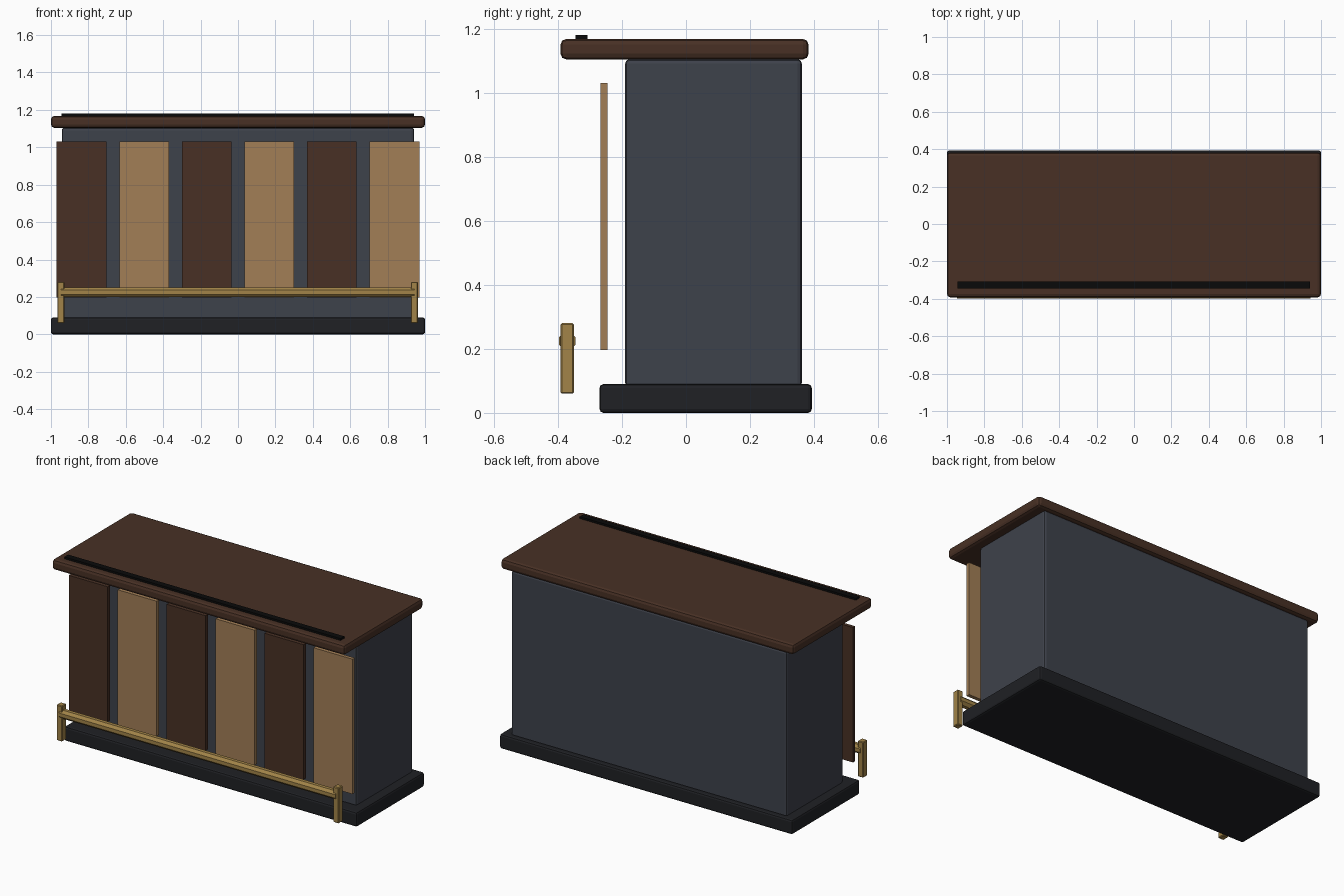
import bpy, math
from mathutils import Matrix

if "Cube" in bpy.data.objects:
    bpy.data.objects.remove(bpy.data.objects["Cube"])


def material(name, rgb):
    m = bpy.data.materials.new(name)
    m.diffuse_color = (*rgb, 1)
    m.use_nodes = True
    m.node_tree.nodes["Principled BSDF"].inputs["Base Color"].default_value = m.diffuse_color
    return m


WALNUT = material("dark_wood", (0.065, 0.030, 0.018))
OAK = material("light_wood", (0.36, 0.21, 0.093))
SLATE = material("slate_paint", (0.048, 0.054, 0.070))
PLINTH = material("plinth_black", (0.014, 0.015, 0.018))
BRASS = material("brass", (0.36, 0.23, 0.065))
BLACK = material("rubber_black", (0.003, 0.003, 0.003))


def box(name, x, y, z, mat, bevel=0.0, segments=2):
    """Box from (min, max) ranges with an optional edge bevel."""
    lo, hi = zip(x, y, z)
    bpy.ops.mesh.primitive_cube_add(size=1)
    ob = bpy.context.object
    ob.name = name
    size = [b - a for a, b in zip(lo, hi)]
    ob.data.transform(Matrix.Diagonal((*size, 1)))
    ob.location = [(a + b) / 2 for a, b in zip(lo, hi)]
    ob.data.materials.append(mat)
    if bevel:
        mod = ob.modifiers.new("bevel", 'BEVEL')
        mod.width = bevel
        mod.segments = segments
    return ob


# Main cabinet
box("plinth", (-1, 1), (-0.27, 0.393), (0, 0.09), PLINTH, 0.012)
box("counter_body", (-0.942, 0.942), (-0.19, 0.362), (0.08, 1.105), SLATE, 0.014)
box("counter_top", (-1, 1), (-0.392, 0.383), (1.104, 1.168), WALNUT, 0.018)
box("service_mat", (-0.945, 0.942), (-0.345, -0.308), (1.16, 1.18), BLACK)

# Alternating front panels
for i in range(6):
    cx = (i - 2.5) * 0.3345
    box(f"front_panel_{i + 1}", (cx - 0.133, cx + 0.133), (-0.267, -0.245),
        (0.197, 1.03), OAK if i % 2 else WALNUT)

# Foot rail and its end posts
for side, cx in (("left", -0.947), ("right", 0.943)):
    box(f"rail_post_{side}", (cx - 0.019, cx + 0.019), (-0.392, -0.35),
        (0.06, 0.28), BRASS, 0.004, 1)
bpy.ops.mesh.primitive_cylinder_add(vertices=8, radius=0.0285, depth=1.89)
rail = bpy.context.object
rail.name = "foot_rail"
rail.data.transform(Matrix.Rotation(math.pi / 2, 4, 'Y') @ Matrix.Rotation(math.pi / 8, 4, 'Z'))
rail.location = (-0.002, -0.371, 0.225)
rail.data.materials.append(BRASS)
